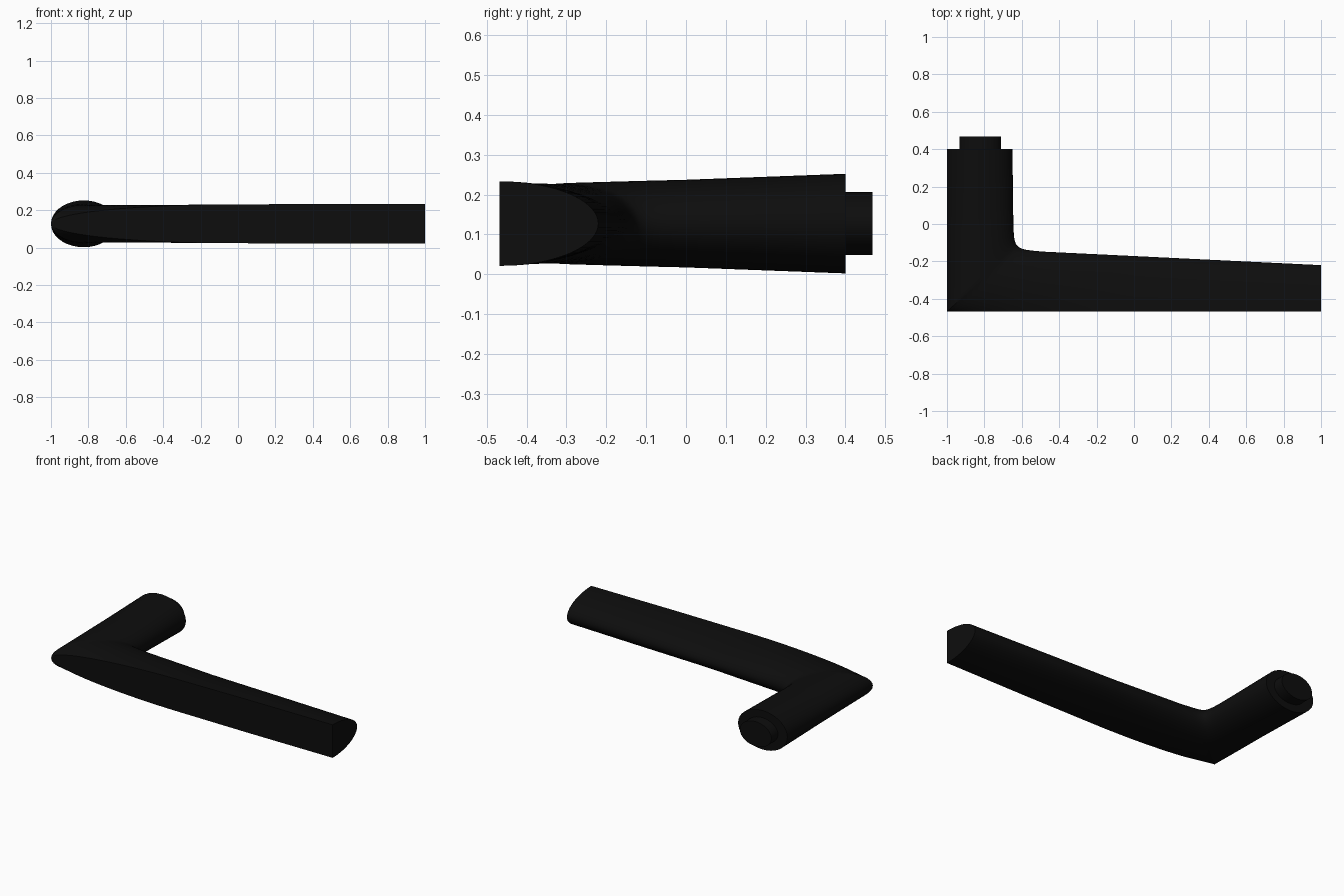
import bpy, bmesh, math
from mathutils import Vector

cube = bpy.data.objects.get("Cube")
if cube:
    bpy.data.objects.remove(cube, do_unlink=True)

black = bpy.data.materials.new("matte_black")
black.use_nodes = True
colour = (0.004, 0.004, 0.004, 1)
black.diffuse_color = colour
black.node_tree.nodes["Principled BSDF"].inputs["Base Color"].default_value = colour

MID_Z = 0.127      # height of the symmetry plane
FRONT = -0.468     # flat front of the lever
HALF = 18          # steps along one section arc


def mix(a, b, t):
    return a + (b - a) * t


def finish(bm, name):
    bmesh.ops.remove_doubles(bm, verts=bm.verts, dist=0.0005)
    bmesh.ops.recalc_face_normals(bm, faces=bm.faces)
    mesh = bpy.data.meshes.new(name)
    bm.to_mesh(mesh)
    bm.free()
    mesh.materials.append(black)
    obj = bpy.data.objects.new(name, mesh)
    bpy.context.collection.objects.link(obj)
    bpy.ops.object.select_all(action='DESELECT')
    obj.select_set(True)
    bpy.context.view_layer.objects.active = obj
    bpy.ops.object.shade_smooth_by_angle(angle=math.radians(32))
    return obj


# Stations: outer edge point, inner edge point, half height
stations = []
neck_inner, lever_inner = Vector((-0.645, 0)), Vector((-0.48, -0.148))
bend = Vector((-0.64, -0.135))

# Neck, tapering towards the bend
for i in range(8):
    t = i / 8
    y = mix(0.4, 0, t)
    stations.append((Vector((-1, y)), Vector((mix(-0.65, -0.645, t), y)), mix(0.125, 0.11, t)))

# Bend: sharp outer corner, filleted inner corner
for i in range(33):
    s = i / 32
    inner = neck_inner * (1 - s) ** 3 + bend * 3 * s * (1 - s) + lever_inner * s ** 3
    if s <= 0.5:
        outer = Vector((-1, FRONT * 2 * s))
    else:
        outer = Vector((-1 + 0.4 * (2 * s - 1) ** 2, FRONT))
    stations.append((outer, inner, mix(0.11, 0.1, min(1, s * 1.6))))

# Lever, straight to the free end
for i in range(1, 21):
    t = i / 20
    outer = Vector((mix(-0.6, 1, t), FRONT))
    inner = Vector((mix(-0.48, 1, t), mix(-0.148, -0.22, t)))
    stations.append((outer, inner, mix(0.1, 0.106, min(1, t * 1.6))))

# Loft an ellipse whose front is cut flat more and more along the lever
bm = bmesh.new()
rings = []
for outer, inner, height in stations:
    cut = min(1, max(0, -(outer.x + 0.1) / 0.9))
    start = math.acos(-cut)
    ring = []
    for k in range(2 * HALF + 1):
        angle = start * (1 - k / HALF)
        p = outer.lerp(inner, (math.cos(angle) + cut) / (1 + cut))
        ring.append(bm.verts.new((p.x, p.y, MID_Z + height * math.sin(angle))))
    rings.append(ring)
for a, b in zip(rings, rings[1:]):
    for k in range(len(a)):
        n = (k + 1) % len(a)
        bm.faces.new((a[k], a[n], b[n], b[k]))
bm.faces.new(rings[0])
bm.faces.new(rings[-1])
finish(bm, "lever_handle")

# Oval mounting stub on the end of the neck
bm = bmesh.new()
bmesh.ops.create_cone(bm, cap_ends=True, segments=48, radius1=1, radius2=1, depth=1)
for v in bm.verts:
    x, y, z = v.co
    v.co = (-0.822 + 0.112 * x, 0.43 + 0.076 * z, MID_Z + 0.079 * y)
finish(bm, "mounting_stub")
